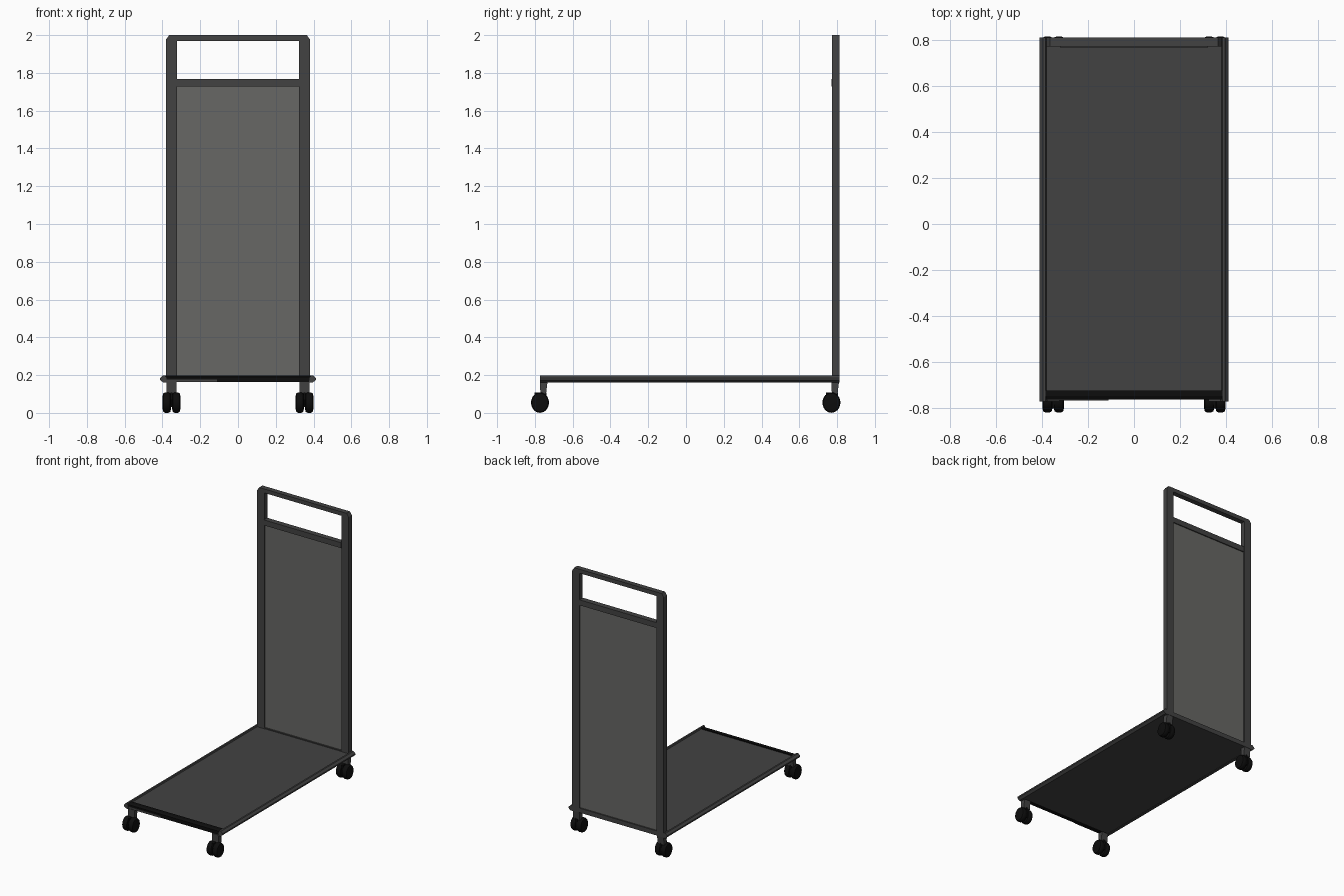
import bpy
import bmesh
from math import cos, sin, pi
from mathutils import Vector

cube = bpy.data.objects.get("Cube")
if cube:
    bpy.data.objects.remove(cube, do_unlink=True)


def material(name, r, g, b):
    m = bpy.data.materials.new(name)
    m.use_nodes = True
    m.diffuse_color = (r, g, b, 1)
    m.node_tree.nodes["Principled BSDF"].inputs["Base Color"].default_value = (r, g, b, 1)
    return m


GREY = material("dark grey metal", 0.055, 0.055, 0.055)
PANEL = material("light grey panel", 0.135, 0.135, 0.128)
BLACK = material("black rubber", 0.004, 0.004, 0.004)


def finish(bm, name, mat):
    bmesh.ops.recalc_face_normals(bm, faces=bm.faces[:])
    mesh = bpy.data.meshes.new(name)
    bm.to_mesh(mesh)
    bm.free()
    mesh.materials.append(mat)
    obj = bpy.data.objects.new(name, mesh)
    bpy.context.collection.objects.link(obj)
    return obj


def prism(name, profile, axis, start, end, mat):
    """Extrude a 2D outline along x (y, z outline) or y (x, z outline)."""
    bm = bmesh.new()
    at = (lambda a, b: (start, a, b)) if axis == "x" else (lambda a, b: (a, start, b))
    face = bm.faces.new([bm.verts.new(at(a, b)) for a, b in profile])
    new = bmesh.ops.extrude_face_region(bm, geom=[face])["geom"]
    d = end - start
    shift = Vector((d, 0, 0)) if axis == "x" else Vector((0, d, 0))
    bmesh.ops.translate(bm, vec=shift, verts=[v for v in new if isinstance(v, bmesh.types.BMVert)])
    return finish(bm, name, mat)


def box(name, x0, x1, y0, y1, z0, z1, mat):
    return prism(name, [(x0, z0), (x1, z0), (x1, z1), (x0, z1)], "y", y0, y1, mat)


def wheel(name, x, y, z, half_width, mat):
    """Round wheel with bevelled shoulders, turning about x."""
    sides = 24
    rings = [(-1, 0.036), (-0.85, 0.049), (-0.4, 0.054), (0.4, 0.054), (0.85, 0.049), (1, 0.036)]
    bm = bmesh.new()
    loops = []
    for s, r in rings:
        loops.append([bm.verts.new((x + s * half_width,
                                    y + 0.88 * r * cos(2 * pi * i / sides),
                                    z + r * sin(2 * pi * i / sides))) for i in range(sides)])
    for a, b in zip(loops, loops[1:]):
        for i in range(sides):
            j = (i + 1) % sides
            bm.faces.new((a[i], a[j], b[j], b[i]))
    bm.faces.new(loops[0])
    bm.faces.new(loops[-1])
    obj = finish(bm, name, mat)
    bpy.ops.object.select_all(action="DESELECT")
    bpy.context.view_layer.objects.active = obj
    obj.select_set(True)
    bpy.ops.object.shade_smooth_by_angle(angle=0.7)
    return obj


# Deck with its front rubber lip and end plate
box("deck", -0.39, 0.39, -0.73, 0.81, 0.163, 0.19, GREY)
prism("front_lip", [(-0.765, 0.163), (-0.73, 0.163), (-0.725, 0.198), (-0.75, 0.198), (-0.765, 0.19)],
      "x", -0.393, 0.393, BLACK)
box("front_plate", -0.39, -0.11, -0.769, -0.763, 0.163, 0.178, GREY)
box("rear_rail", -0.39, 0.39, 0.775, 0.812, 0.163, 0.197, GREY)

# Side rails with pointed outer edge and raised inner lip
RAIL = [(0.375, 0.16), (0.395, 0.16), (0.412, 0.174), (0.412, 0.184),
        (0.4, 0.195), (0.397, 0.199), (0.385, 0.199), (0.38, 0.188)]
for side, s in (("left", 1), ("right", -1)):
    prism(side + "_rail", [(s * x, z) for x, z in RAIL], "y", -0.772, 0.812, GREY)

# Upright frame: posts and top bar as one bent outline
OUTER, INNER = 0.382, 0.322
half = [(INNER, 1.97), (INNER, 0.165), (OUTER, 0.165), (OUTER, 1.975), (0.365, 2.0)]
outline = half + [(-x, z) for x, z in reversed(half)]
prism("upright_frame", outline, "y", 0.773, 0.812, GREY)
box("cross_bar", -INNER, INNER, 0.769, 0.81, 1.727, 1.768, GREY)
box("back_panel", -INNER, INNER, 0.783, 0.802, 0.19, 1.73, PANEL)

# Twin-wheel casters with tapered brackets
for end, y in (("front", -0.773), ("rear", 0.77)):
    for side, s in (("left", 1), ("right", -1)):
        x = s * 0.352
        label = end + "_" + side
        prism(label + "_bracket",
              [(y, 0.165), (y + 0.04, 0.165), (y + 0.032, 0.1), (y + 0.002, 0.1)],
              "x", x - 0.027, x + 0.027, GREY)
        box(label + "_hood", x - 0.006, x + 0.006, y - 0.03, y + 0.035, 0.03, 0.108, BLACK)
        for part, dx in (("outer", s), ("inner", -s)):
            wheel(label + "_" + part + "_wheel", x + dx * 0.025, y, 0.0545, 0.0215, BLACK)
